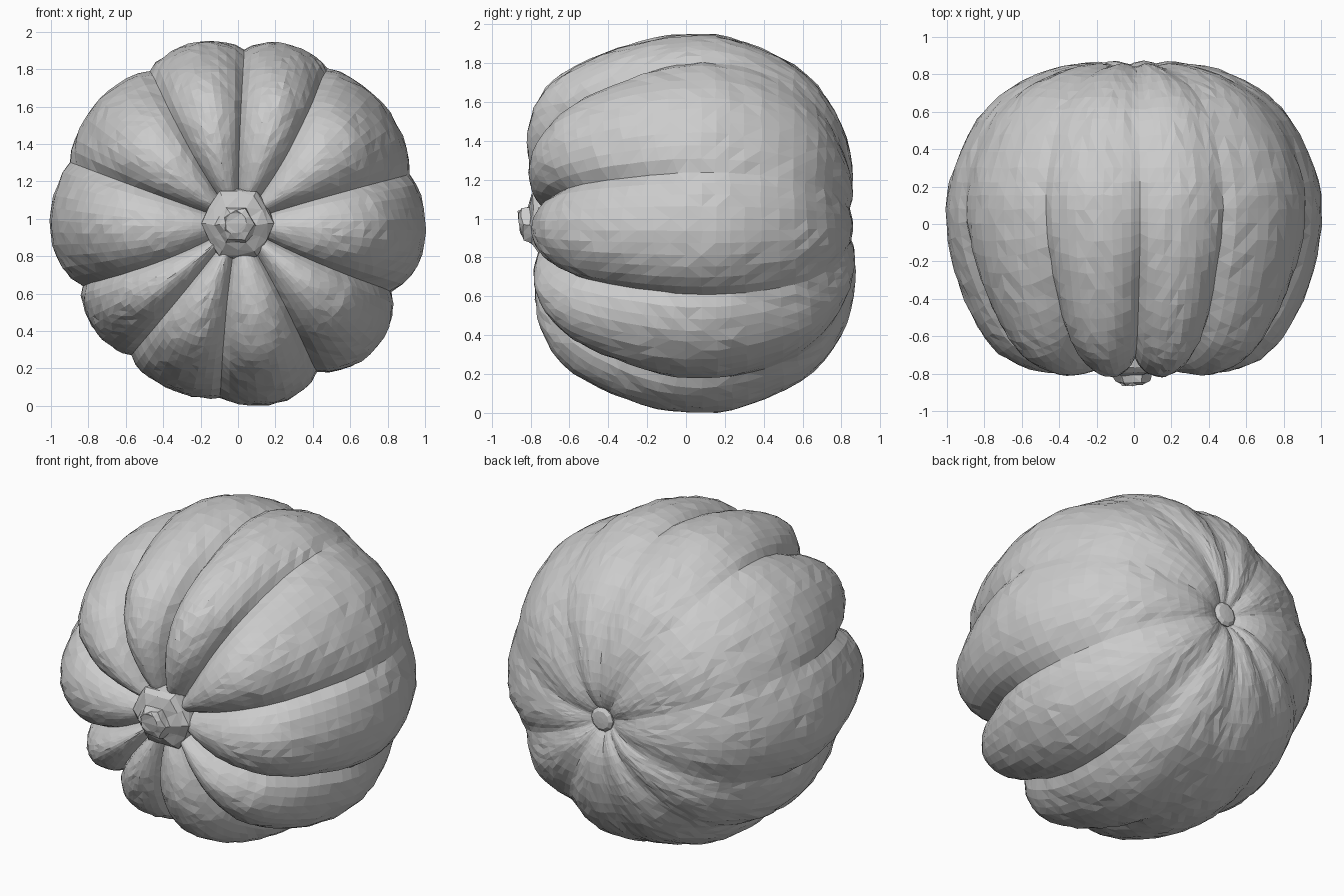
import bpy, bmesh, random
from math import sin, cos, pi, radians
from mathutils import Vector

random.seed(4)
cube = bpy.data.objects.get("Cube")
if cube:
    bpy.data.objects.remove(cube, do_unlink=True)

grey = bpy.data.materials.new("pale grey")
grey.use_nodes = True
COLOUR = (0.6, 0.6, 0.6, 1)
grey.diffuse_color = COLOUR
grey.node_tree.nodes["Principled BSDF"].inputs["Base Color"].default_value = COLOUR
CENTRE_Z = 0.975


def skin(name, rings):
    """Join closed rings of points into a capped, faceted skin."""
    bm = bmesh.new()
    loops = [[bm.verts.new(p) for p in ring] for ring in rings]
    for a, b in zip(loops, loops[1:]):
        n = len(a)
        for i in range(n):
            j = (i + 1) % n
            bm.faces.new((a[i], a[j], b[j], b[i]))
    bm.faces.new(loops[0])
    bm.faces.new(loops[-1])
    bmesh.ops.recalc_face_normals(bm, faces=bm.faces)
    bmesh.ops.triangulate(bm, faces=bm.faces, quad_method="SHORT_EDGE")
    mesh = bpy.data.meshes.new(name)
    bm.to_mesh(mesh)
    bm.free()
    mesh.materials.append(grey)
    obj = bpy.data.objects.new(name, mesh)
    bpy.context.collection.objects.link(obj)


def curve(points, steps):
    """Smooth curve through the points."""
    pts = [Vector(p) for p in points]
    pts = [pts[0]] + pts + [pts[-1]]
    out = []
    for a, b, c, d in zip(pts, pts[1:], pts[2:], pts[3:]):
        for k in range(steps):
            t = k / steps
            out.append(b + (c - a) * t / 2 + (a * 2 - b * 5 + c * 4 - d) * t * t / 2
                       + (b * 3 - a - c * 3 + d) * t ** 3 / 2)
    return out + [pts[-1]]


# Profiles (radius, y) over the crest of a rib and down a groove
crest = curve([(.08, -.70), (.20, -.755), (.34, -.79), (.50, -.79), (.67, -.725),
               (.79, -.61), (.895, -.41), (.97, -.17), (.995, .08), (.955, .30),
               (.83, .56), (.66, .725), (.45, .825), (.25, .858), (.13, .835), (.05, .79)], 3)
groove = curve([(.08, -.66), (.17, -.675), (.28, -.695), (.42, -.69), (.57, -.63),
                (.70, -.515), (.81, -.33), (.895, -.11), (.925, .08), (.90, .30),
                (.795, .55), (.63, .71), (.43, .805), (.25, .84), (.13, .825), (.05, .79)], 3)

# Each rib: groove angle at the rim and at the stem, groove size, rib size
ribs = [(-24, -30, .97, 1.01), (16, 18, 1.03, 1.01), (60, 48, 1.03, 1), (88, 90, 1, 1),
        (120, 127, 1.02, 1), (160, 161, 1.03, 1.01), (202, 212, .97, .96),
        (231, 233, .98, .965), (264, 260, 1.01, .99), (298, 303, .97, 1)]
STEPS = 11
rings = []
for c, g in zip(crest, groove):
    # Grooves bend towards the stem and soften towards the back
    bend = max(0, 1 - c.x / .95) if c.y < 0 else 0
    soft = min(1, max(0, (c.y - .1) / .5))
    ring = []
    for i, (rim0, stem0, g0, size) in enumerate(ribs):
        rim1, stem1, g1, _ = ribs[(i + 1) % len(ribs)]
        a0 = rim0 + (stem0 - rim0) * bend
        span = (rim1 + (stem1 - rim1) * bend - a0) % 360
        for k in range(STEPS):
            u = k / STEPS
            bulge = sin(pi * u) ** (.7 + .7 * soft)
            edge = g0 if u < .5 else g1
            p = g.lerp(c, bulge)
            rough = .005 * min(1, p.x / .6)
            r = p.x * (edge + (size - edge) * bulge) + random.uniform(-rough, rough)
            ang = radians(a0 + span * u)
            dz = r * sin(ang)
            # The front leans, and the back is fuller underneath
            lean = .065 * dz * max(0, -p.y) + .07 * min(0, dz) * max(0, p.y)
            ring.append((r * cos(ang), p.y - lean + random.uniform(-rough, rough),
                         CENTRE_Z + dz))
    rings.append(ring)
skin("ribbed_body", rings)


# Lumpy cut stem with alternating ridges
def lumpy(radius, y, ridge, dx, dz):
    ring = []
    for i in range(12):
        ang = radians(30 * i)
        r = radius * (1 + (ridge if i % 2 == 0 else -ridge)) + random.uniform(-.008, .008)
        ring.append((dx + r * cos(ang), y + random.uniform(-.006, .006) - .1 * r * sin(ang),
                     CENTRE_Z + dz + r * sin(ang)))
    return ring


stem = [(.17, -.62, .03, 0, 0), (.19, -.70, .04, 0, 0), (.185, -.75, .06, 0, 0),
        (.155, -.775, .07, 0, 0), (.105, -.80, .08, -.01, -.01),
        (.085, -.84, .08, -.01, -.005), (.06, -.857, .04, -.01, 0)]
skin("stem", [lumpy(*s) for s in stem])

# Small blossom button in the dimple at the back
button = [(.07, .77), (.075, .81), (.055, .825), (.02, .828)]
skin("blossom_button",
     [[(.01 + r * cos(i * pi / 5), y, CENTRE_Z + .01 + r * sin(i * pi / 5))
       for i in range(10)] for r, y in button])
